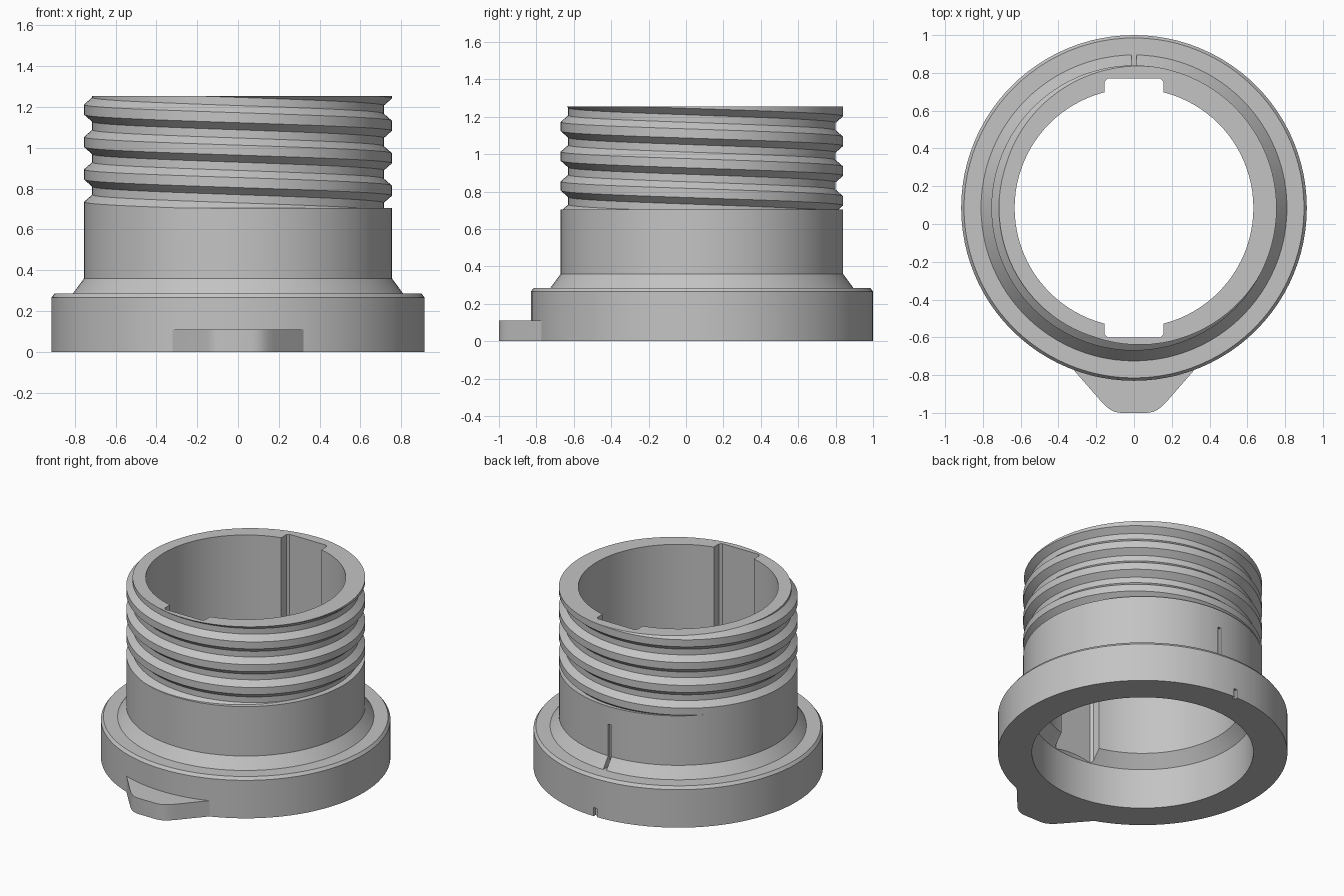
import bpy, bmesh
from math import sin, cos, atan2, radians, degrees, pi

if "Cube" in bpy.data.objects:
    bpy.data.objects.remove(bpy.data.objects["Cube"])

CENTRE_Y = 0.085
LOW, HIGH = 0.705, 1.255            # threaded zone
PITCH, CREST, ROOT = 0.159, 0.755, 0.715
BORE, WIDE_BORE = 0.632, 0.70
KEY_X, KEY_Y, KEY_CHAMFER = 0.155, 0.685, 0.015

grey = bpy.data.materials.new("plain grey")
grey.use_nodes = True
grey.diffuse_color = (0.55, 0.55, 0.55, 1)
grey.node_tree.nodes["Principled BSDF"].inputs["Base Color"].default_value = grey.diffuse_color


def make_object(name, bm):
    bmesh.ops.recalc_face_normals(bm, faces=bm.faces)
    mesh = bpy.data.meshes.new(name)
    bm.to_mesh(mesh)
    bm.free()
    mesh.materials.append(grey)
    obj = bpy.data.objects.new(name, mesh)
    bpy.context.collection.objects.link(obj)
    return obj


def activate(obj):
    bpy.ops.object.select_all(action='DESELECT')
    obj.select_set(True)
    bpy.context.view_layer.objects.active = obj


def groove_centres(angle):
    start = 0.79 - PITCH * (angle - pi) / (2 * pi)
    return [start + k * PITCH for k in range(-1, 5)]


def thread_radius(angle, z):
    d = min(abs(z - c) for c in groove_centres(angle))
    return ROOT + (CREST - ROOT) * min(max((d - 0.02) / 0.035, 0), 1)


def bore_radius(angle):
    # round bore with two opposite flat keyways
    s, c = abs(sin(angle)) + 1e-9, abs(cos(angle)) + 1e-9
    key = min(KEY_Y / s, KEY_X / c, (KEY_X + KEY_Y - KEY_CHAMFER) / (s + c))
    return max(BORE, key)


def section(angle):
    # closed wall section at one angle, as (radius, height)
    pts = [(WIDE_BORE, 0), (0.915, 0), (0.915, 0.265), (0.90, 0.285),
           (0.81, 0.285), (CREST, 0.36), (CREST, LOW)]
    for c in groove_centres(angle):
        for dz in (-0.055, -0.02, 0.02, 0.055):
            z = min(max(c + dz, LOW), HIGH)
            pts.append((thread_radius(angle, z), z))
    r = bore_radius(angle)
    step = 0.28 + (WIDE_BORE - r) * 1.18
    return pts + [(r, HIGH), (r, step), (WIDE_BORE, 0.28)]


# Angles: even steps plus the keyway corners
angles = {round(i * 3.75, 4) for i in range(97)}
wall_y = (BORE ** 2 - KEY_X ** 2) ** 0.5
for x, y in ((KEY_X, wall_y), (KEY_X, KEY_Y - KEY_CHAMFER), (KEY_X - KEY_CHAMFER, KEY_Y)):
    a = degrees(atan2(y, x))
    angles |= {a, 180 - a, 180 + a, 360 - a}

# Threaded collar with flange and bore
bm = bmesh.new()
columns = []
for a in sorted(angles):
    t = radians(a)
    columns.append([bm.verts.new((r * cos(t), r * sin(t) + CENTRE_Y, z)) for r, z in section(t)])
for left, right in zip(columns, columns[1:]):
    for j in range(len(left)):
        k = (j + 1) % len(left)
        bm.faces.new((left[j], right[j], right[k], left[k]))
bmesh.ops.remove_doubles(bm, verts=bm.verts, dist=0.00005)
bmesh.ops.dissolve_degenerate(bm, edges=bm.edges, dist=0.00005)
collar = make_object("threaded_collar", bm)

# Narrow marker slots at the back
for inner, outer, low, high in ((0.735, 0.83, 0.285, 0.58), (0.895, 0.95, -0.05, 0.06)):
    bm = bmesh.new()
    bmesh.ops.create_cube(bm, size=1)
    for v in bm.verts:
        v.co.x *= 0.025
        v.co.y = (outer if v.co.y > 0 else inner) + CENTRE_Y
        v.co.z = high if v.co.z > 0 else low
    cutter = make_object("slot_cutter", bm)
    cutter.hide_render = True
    cut = collar.modifiers.new("slot", 'BOOLEAN')
    cut.operation, cut.solver, cut.object = 'DIFFERENCE', 'EXACT', cutter
    activate(collar)
    bpy.ops.object.modifier_apply(modifier=cut.name)
    bpy.data.objects.remove(cutter)

# Front locating tab
half = [(0.30, -0.72), (0.32, -0.772), (0.18, -0.932), (0.15, -0.964),
        (0.125, -0.983), (0.10, -0.995), (0.07, -1.0)]
outline = half + [(-x, y) for x, y in reversed(half)]
bm = bmesh.new()
base = bm.faces.new([bm.verts.new((x, y, 0)) for x, y in outline])
top = bmesh.ops.extrude_face_region(bm, geom=[base], use_keep_orig=True)
bmesh.ops.translate(bm, vec=(0, 0, 0.11),
                    verts=[g for g in top["geom"] if isinstance(g, bmesh.types.BMVert)])
tab = make_object("front_tab", bm)

for obj in (collar, tab):
    activate(obj)
    bpy.ops.object.shade_smooth_by_angle(angle=radians(22))
